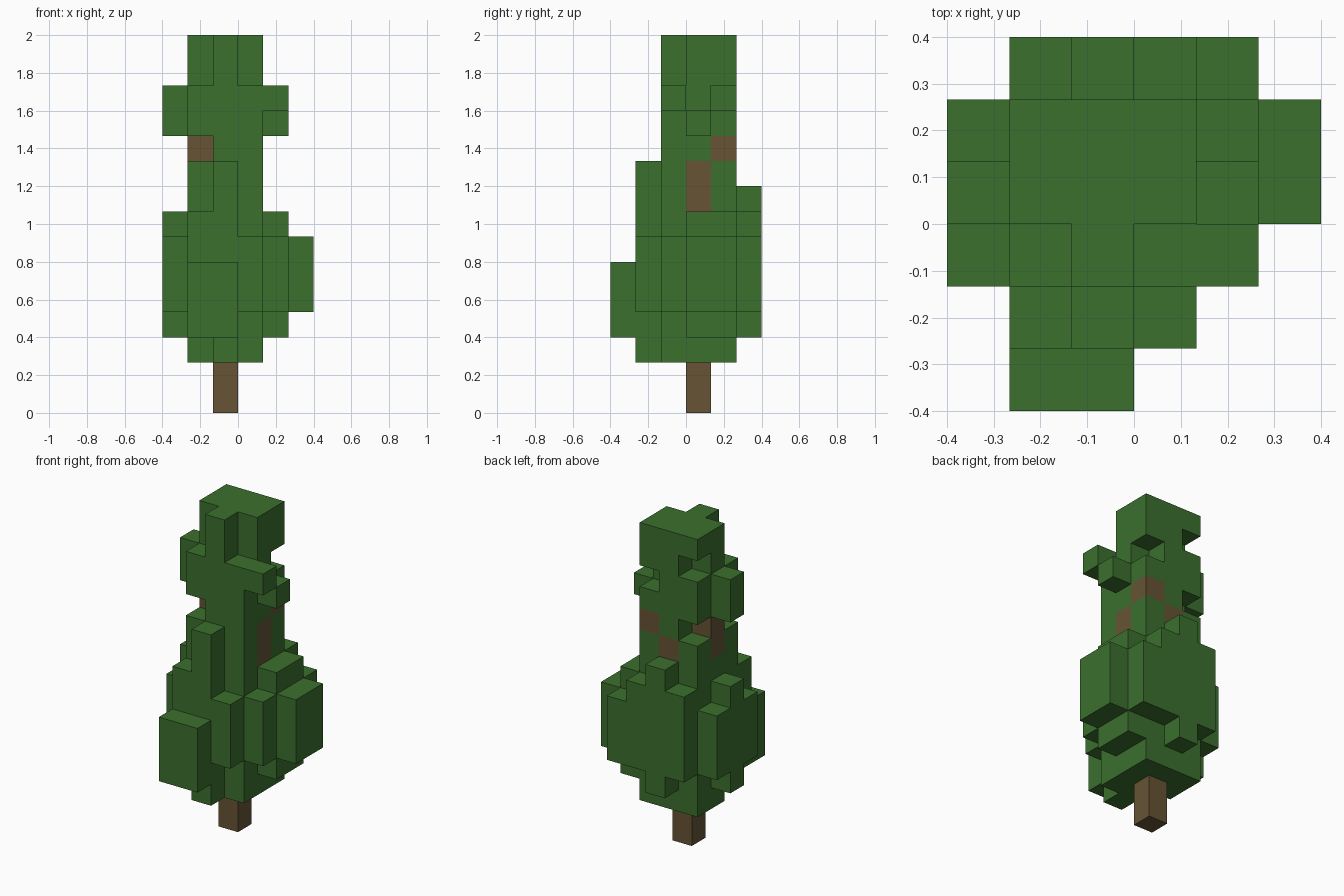
import bpy
import bmesh
import math
from mathutils import Vector

cube = bpy.data.objects.get("Cube")
if cube:
    bpy.data.objects.remove(cube, do_unlink=True)

UNIT = 2 / 15          # edge length of one block
HALF_WIDTH = 3         # blocks from the centre to the outer edge


def make_material(name, rgb):
    colour = (*rgb, 1)
    material = bpy.data.materials.new(name)
    material.use_nodes = True
    material.diffuse_color = colour
    shader = next(n for n in material.node_tree.nodes if n.type == 'BSDF_PRINCIPLED')
    shader.inputs["Base Color"].default_value = colour
    shader.inputs["Roughness"].default_value = 0.9
    return material


leaf_green = make_material("leaf green", (0.044, 0.160, 0.027))
bark_brown = make_material("bark brown", (0.133, 0.087, 0.036))

# Each block range reads (x from, x to, y from, y to, z from, z to) in grid steps.
# Later parts take over cells from earlier ones, so the wood cuts into the leaves.
parts = {}

parts["crown_core"] = (leaf_green, [
    (1, 4, 2, 5, 3, 10),       # thick middle
    (1, 4, 3, 5, 2, 3),        # underside
    (2, 4, 2, 3, 2, 3),
    (2, 4, 2, 5, 10, 11),      # narrow neck
])

parts["front_foliage"] = (leaf_green, [
    (2, 3, 1, 2, 2, 10),       # tall rib
    (1, 2, 1, 2, 3, 8),
    (3, 4, 1, 2, 4, 7),
    (1, 3, 0, 1, 3, 6),        # outermost tuft
])

parts["back_foliage"] = (leaf_green, [
    (1, 5, 5, 6, 4, 7),
    (1, 4, 5, 6, 7, 8),
    (2, 3, 5, 6, 3, 9),        # tall rib
])

parts["right_foliage"] = (leaf_green, [
    (0, 1, 2, 5, 4, 7),
    (0, 1, 3, 4, 3, 8),
])

parts["left_foliage"] = (leaf_green, [
    (4, 5, 2, 5, 4, 7),
    (4, 5, 3, 5, 3, 8),
    (5, 6, 3, 5, 4, 7),        # outermost tuft
])

parts["upper_foliage"] = (leaf_green, [
    (1, 4, 2, 5, 11, 12),
    (1, 4, 2, 4, 12, 13),
    (1, 3, 4, 5, 12, 13),
    (0, 1, 3, 4, 11, 13),      # side tufts
    (4, 5, 3, 4, 11, 12),
    (4, 5, 2, 3, 12, 13),
])

parts["tree_top"] = (leaf_green, [
    (2, 4, 3, 5, 13, 14),
    (1, 2, 3, 4, 13, 14),
    (1, 4, 3, 5, 14, 15),
    (2, 3, 2, 3, 13, 15),
])

parts["branches"] = (bark_brown, [
    (3, 4, 3, 4, 8, 10),
    (3, 4, 4, 5, 10, 11),
    (2, 3, 4, 5, 9, 10),
    (1, 2, 3, 4, 9, 11),
])

parts["trunk"] = (bark_brown, [(2, 3, 3, 4, 0, 13)])

# Fill the grid: every occupied cell remembers its part
cells = {}
for part_name, (_, blocks) in parts.items():
    for x0, x1, y0, y1, z0, z1 in blocks:
        for x in range(x0, x1):
            for y in range(y0, y1):
                for z in range(z0, z1):
                    cells[x, y, z] = part_name


def add_side(bm, cell, axis, sign):
    """Add the square on one side of a cell, facing outward."""
    normal = Vector((0, 0, 0))
    normal[axis] = sign
    across = Vector((0, 0, 0))
    across[(axis + 1) % 3] = 1
    along = normal.cross(across)
    middle = Vector(cell) + Vector((0.5, 0.5, 0.5)) + normal / 2
    origin = Vector((HALF_WIDTH, HALF_WIDTH, 0))
    corners = [middle + (across * a + along * b) / 2
               for a, b in ((-1, -1), (1, -1), (1, 1), (-1, 1))]
    bm.faces.new([bm.verts.new((c - origin) * UNIT) for c in corners])


def build_part(name, material):
    """Skin the exposed sides of a part and merge its flat areas."""
    bm = bmesh.new()
    for cell, owner in cells.items():
        if owner != name:
            continue
        for axis in range(3):
            for sign in (-1, 1):
                neighbour = list(cell)
                neighbour[axis] += sign
                if tuple(neighbour) not in cells:
                    add_side(bm, cell, axis, sign)
    bmesh.ops.remove_doubles(bm, verts=bm.verts, dist=UNIT / 100)
    bmesh.ops.dissolve_limit(bm, angle_limit=math.radians(1),
                             verts=bm.verts, edges=bm.edges)
    mesh = bpy.data.meshes.new(name)
    bm.to_mesh(mesh)
    bm.free()
    mesh.materials.append(material)
    bpy.context.collection.objects.link(bpy.data.objects.new(name, mesh))


for part_name, (material, _) in parts.items():
    build_part(part_name, material)
